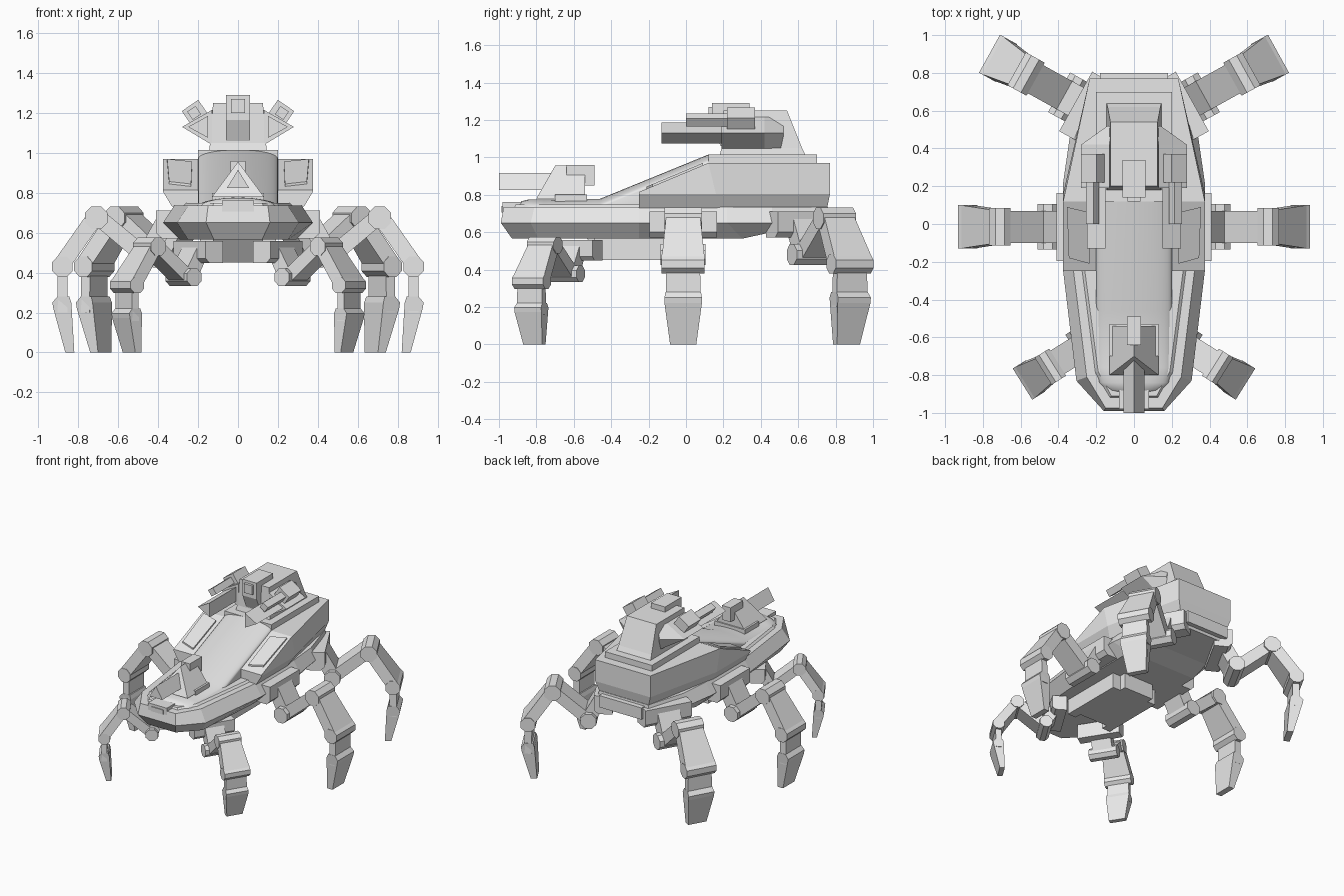
import bpy, bmesh, math
from mathutils import Vector, Matrix

if "Cube" in bpy.data.objects:
    bpy.data.objects.remove(bpy.data.objects["Cube"])

grey = bpy.data.materials.new("plain_grey")
grey.diffuse_color = (0.8, 0.8, 0.8, 1)
grey.use_nodes = True
grey.node_tree.nodes["Principled BSDF"].inputs["Base Color"].default_value = grey.diffuse_color


def finish(bm, name, smooth=False):
    bmesh.ops.recalc_face_normals(bm, faces=bm.faces)
    me = bpy.data.meshes.new(name)
    bm.to_mesh(me)
    bm.free()
    me.materials.append(grey)
    ob = bpy.data.objects.new(name, me)
    bpy.context.collection.objects.link(ob)
    if smooth:
        bpy.context.view_layer.objects.active = ob
        ob.select_set(True)
        bpy.ops.object.shade_smooth_by_angle(angle=math.radians(40))
        ob.select_set(False)
    return ob


def bridge(bm, rings):
    """Skin between closed rings of equal length."""
    for a, b in zip(rings, rings[1:]):
        n = len(a)
        for i in range(n):
            bm.faces.new((a[i], a[(i + 1) % n], b[(i + 1) % n], b[i]))


def loft(name, rings, smooth=False):
    bm = bmesh.new()
    vs = [[bm.verts.new(p) for p in r] for r in rings]
    bridge(bm, vs)
    bm.faces.new(vs[0])
    bm.faces.new(vs[-1])
    return finish(bm, name, smooth)


def deck(name, halves):
    """Loft from half outlines (front to back), mirrored in x, capped in strips."""
    bm = bmesh.new()
    vs = []
    for h in halves:
        vs.append([bm.verts.new(p) for p in h] +
                  [bm.verts.new((-x, y, z)) for x, y, z in reversed(h)])
    bridge(bm, vs)
    for r in (vs[0], vs[-1]):
        n = len(r)
        for i in range(n // 2 - 1):
            bm.faces.new((r[i], r[i + 1], r[n - 2 - i], r[n - 1 - i]))
    return finish(bm, name)


def flat(pts, z):
    return [(x, y, z) for x, y in pts]


def box(name, x, y, z, roll=0.0):
    """Box from ranges, optionally rolled about its own y axis."""
    c = Vector((sum(x) / 2, sum(y) / 2, sum(z) / 2))
    bm = bmesh.new()
    bmesh.ops.create_cube(bm, size=1)
    bm.transform(Matrix.Translation(c) @ Matrix.Rotation(roll, 4, 'Y') @
                 Matrix.Diagonal((x[1] - x[0], y[1] - y[0], z[1] - z[0], 1)))
    return finish(bm, name)


# lower hull with bevelled rim
deck("lower_hull", [
    [(.12, -.93, .565), (.25, -.79, .565), (.29, -.25, .565), (.29, .30, .565), (.27, .46, .60), (.2, .76, .61)],
    flat([(.16, -.99), (.305, -.83), (.375, -.25), (.375, .22), (.34, .46), (.225, .77)], .65),
    flat([(.15, -.975), (.25, -.81), (.32, -.25), (.32, .22), (.3, .46), (.21, .76)], .735)])
deck("nose_deck", [
    flat([(.13, -.92), (.21, -.79), (.28, -.25), (.28, 0)], .73),
    flat([(.12, -.91), (.19, -.78), (.26, -.25), (.26, 0)], .748)])

# upper armour with sloping front shoulders
deck("upper_armour", [
    flat([(.33, -.25), (.33, .13), (.21, .755)], .73),
    flat([(.375, -.25), (.375, .16), (.235, .77)], .805),
    [(.375, -.25, .815), (.375, .12, .97), (.235, .77, .97)]])
box("upper_deck", (-.20, .20), (.12, .70), (.90, 1.015))

# smooth arched spine with a rounded nose
spine = [(-.90, .10, .745), (-.88, .15, .765), (-.84, .185, .775), (-.76, .20, .775),
         (-.46, .20, .778), (.12, .20, 1.015), (.16, .20, 1.015)]
rings = []
for y, w, top in spine:
    arch = [(w * math.cos(a), y, top - .045 * (1 - math.sin(a)))
            for a in [math.pi * i / 20 for i in range(21)]]
    base = min(.69, top - .1) if y < 0 else top - .15
    rings.append([(w, y, base)] + arch + [(-w, y, base)])
loft("arched_spine", rings, True)

# belly, nose and tail blocks
deck("belly_block", [flat([(.125, -.44), (.125, .05)], .45),
                     flat([(.125, -.54), (.125, .05)], .58)])
for s in (-1, 1):
    box("belly_flank", sorted((s * .12, s * .19)), (-.49, 0), (.45, .58))
box("nose_lamp_frame", (-.08, .08), (-.98, -.88), (.69, .76))
box("nose_lamp", (-.05, .05), (-.986, -.90), (.705, .74))
box("tail_plate", (-.18, .18), (.74, .80), (.63, .72))

# raised hatch panels on the shoulders
for s in (-1, 1):
    def panel(lift):
        return [(s * x, y, .815 + (y + .25) * .419 + lift)
                for x, y in ((.345, -.18), (.235, -.21), (.23, .06), (.355, .09))]
    loft("shoulder_panel", [panel(-.02), panel(.012)])

# head turret
deck("turret", [flat([(.145, .18), (.145, .64)], 1.01),
                flat([(.14, .19), (.14, .62)], 1.05),
                flat([(.125, .20), (.125, .54)], 1.25)])
box("turret_sight", (-.06, .06), (.14, .34), (1.165, 1.29))
box("turret_sight_lens", (-.035, .035), (.12, .2), (1.20, 1.27))
deck("turret_muzzle", [flat([(.06, .185), (.06, .3)], 1.06),
                       flat([(.06, .14), (.06, .3)], 1.165)])

# side pods and small guns beside the turret
for s in (-1, 1):
    def tri(y, inner, tip, lo, hi):
        return [(s * inner, y, hi), (s * tip, y, 1.13), (s * inner, y, lo)]
    loft("pod_barrel", [tri(-.13, .15, .25, 1.075, 1.185), tri(.25, .15, .25, 1.075, 1.185)])
    loft("pod_body", [tri(.19, .13, .28, 1.04, 1.215), tri(.42, .13, .28, 1.04, 1.215),
                      tri(.52, .12, .14, 1.04, 1.215)])
    box("small_gun_body", sorted((s * .165, s * .265)), (.22, .37), (1.155, 1.245), s * .6)
    box("small_gun_barrel", sorted((s * .195, s * .245)), (0, .24), (1.175, 1.225), s * .6)

# bow gun
box("bow_gun_mount", (-.13, .13), (-.70, -.53), (.74, .80))
loft("bow_gun_shield", [[(-.13, -.80, .78), (.13, -.80, .78), (0, -.70, .955)],
                        [(-.13, -.54, .78), (.13, -.54, .78), (0, -.54, .955)]])
loft("bow_gun_barrel", [[(-.055, y, .825), (.055, y, .825), (0, y, .915)] for y in (-1, -.66)])
box("bow_gun_breech", (-.037, .037), (-.64, -.49), (.85, .96))


# legs: side profiles of (reach, height, half width), swung round an origin
def joint(r, z, rad, w):
    return [(r + rad * math.cos(math.pi * (i + .5) / 4), z + rad * math.sin(math.pi * (i + .5) / 4), w)
            for i in range(8)]


def widen(pts, w):
    return [(r, z, w) for r, z in pts]


LEG = [
    widen([(.28, .57), (.38, .57), (.41, .60), (.41, .71), (.28, .71)], .18),        # hip
    widen([(.32, .64), (.41, .67), (.51, .49), (.42, .45)], .085),                   # hip link
    joint(.455, .48, .06, .12),                                                     # low joint
    widen([(.445, .52), (.50, .455), (.72, .64), (.67, .705)], .085),                # thigh
    joint(.71, .675, .062, .10),                                                    # knee
    [(.685, .65, .09), (.755, .695, .09), (.92, .46, .115), (.85, .415, .115)],      # shin
    joint(.88, .43, .056, .115),                                                    # ankle
    [(.855, .42, .09), (.905, .42, .09), (.905, .2, .095), (.855, .2, .095)],        # ankle post
    [(.845, .28, .095), (.905, .28, .095), (.93, .25, .10), (.925, .22, .10),
     (.865, 0, .07), (.82, 0, .07), (.835, .25, .10)],                               # foot
]


def leg(name, side, origin, angle, scale, breadth=1.0):
    rot = Matrix.Rotation(angle, 3, 'Z')
    bm = bmesh.new()
    for part in LEG:
        ends = []
        for k in (-1, 1):
            ring = []
            for r, z, w in part:
                p = rot @ Vector((r, k * w * breadth, z)) * scale + Vector((origin[0], origin[1], 0))
                ring.append(bm.verts.new((p.x * side, p.y, p.z)))
            ends.append(ring)
        bridge(bm, ends)
        bm.faces.new(ends[0])
        bm.faces.new(ends[1])
    return finish(bm, name)


for side in (-1, 1):
    leg("front_leg", side, (-.03, -.46), math.radians(-32), .785, 1.08)
    leg("middle_leg", side, (0, -.015), 0, 1)
    leg("rear_leg", side, (-.05, .45), math.radians(29), 1)
